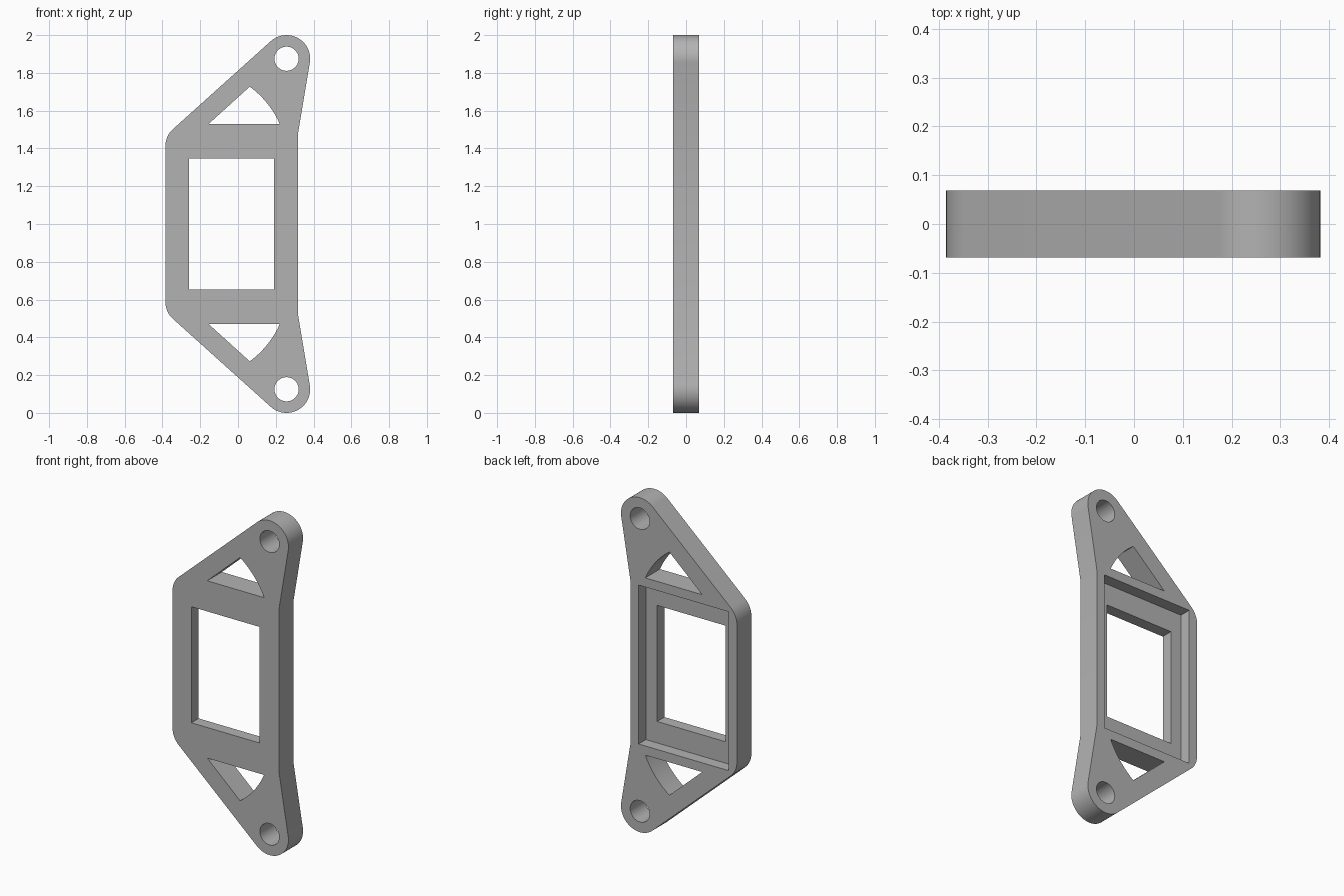
import bpy, bmesh, math
from mathutils import Vector

cube = bpy.data.objects.get("Cube")
if cube:
    bpy.data.objects.remove(cube, do_unlink=True)

HALF = 0.069      # half the plate thickness
MID = 1.0         # height of the mirror line
R = 0.125         # outer rounding radius
EAR = Vector((0.257, 1.875))
SHOULDER = Vector((-0.26, 1.41))

grey = bpy.data.materials.new("mid grey")
grey.use_nodes = True
grey.diffuse_color = (0.45, 0.45, 0.45, 1)
grey.node_tree.nodes["Principled BSDF"].inputs["Base Color"].default_value = (0.45, 0.45, 0.45, 1)


def arc(centre, radius, start, end, steps):
    """Points along an arc, angles in radians."""
    angles = [start + (end - start) * i / steps for i in range(steps + 1)]
    return [centre + radius * Vector((math.cos(a), math.sin(a))) for a in angles]


def flip(points):
    """Mirror a profile top to bottom, keeping its winding."""
    return [Vector((p[0], 2 * MID - p[1])) for p in reversed(points)]


def prism(name, points, y0, y1):
    """Extrude an x-z profile along y."""
    bm = bmesh.new()
    face = bm.faces.new([bm.verts.new((p[0], y0, p[1])) for p in points])
    out = bmesh.ops.extrude_face_region(bm, geom=[face])
    moved = [v for v in out["geom"] if isinstance(v, bmesh.types.BMVert)]
    bmesh.ops.translate(bm, verts=moved, vec=(0, y1 - y0, 0))
    bmesh.ops.recalc_face_normals(bm, faces=bm.faces)
    mesh = bpy.data.meshes.new(name)
    bm.to_mesh(mesh)
    bm.free()
    mesh.materials.append(grey)
    obj = bpy.data.objects.new(name, mesh)
    bpy.context.collection.objects.link(obj)
    return obj


def box(x0, x1, half_height):
    return [(x0, MID - half_height), (x1, MID - half_height),
            (x1, MID + half_height), (x0, MID + half_height)]


# Upper half of the outline: waist corner, round ear, rounded shoulder
waist = Vector((0.318, 1.48))
to_ear = EAR - waist
ear_start = math.atan2(to_ear.y, to_ear.x) - math.pi + math.acos(R / to_ear.length)
slope = EAR - SHOULDER
normal = math.atan2(slope.y, slope.x) + math.pi / 2
upper = [waist] + arc(EAR, R, ear_start, normal, 32) + arc(SHOULDER, R, normal, math.pi, 12)
bracket = prism("bracket_plate", upper + flip(upper), -HALF, HALF)

# Openings: window, rear recess, bolt holes and lightening triangles
bolt = arc(EAR, 0.064, 0, 2 * math.pi, 48)[:-1]
apex, corner = Vector((0.062, 1.727)), Vector((0.221, 1.53))
chord = corner - apex
pivot = (apex + corner) / 2 + Vector((chord.y, -chord.x)).normalized() * 0.47
span = [math.atan2(*(p - pivot).yx) for p in (corner, apex)]
triangle = [Vector((-0.155, 1.53))] + arc(pivot, (apex - pivot).length, *span, 10)

cutters = [
    prism("window_cutter", box(-0.26, 0.191, 0.347), -0.2, 0.2),
    prism("recess_cutter", box(-0.33, 0.265, 0.475), 0, 0.2),
]
for label, shape in (("bolt_hole", bolt), ("triangle", triangle)):
    cutters.append(prism("upper_" + label + "_cutter", shape, -0.2, 0.2))
    cutters.append(prism("lower_" + label + "_cutter", flip(shape), -0.2, 0.2))

for cutter in cutters:
    cutter.hide_render = True
    mod = bracket.modifiers.new(cutter.name, "BOOLEAN")
    mod.operation = "DIFFERENCE"
    mod.solver = "EXACT"
    mod.object = cutter

# Bake the cuts and drop the cutters
depsgraph = bpy.context.evaluated_depsgraph_get()
result = bpy.data.meshes.new_from_object(bracket.evaluated_get(depsgraph))
bracket.modifiers.clear()
bracket.data = result
result.name = "bracket_plate"
for cutter in cutters:
    bpy.data.objects.remove(cutter, do_unlink=True)

# Smooth curved walls, sharp edges elsewhere
bpy.ops.object.select_all(action="DESELECT")
bracket.select_set(True)
bpy.context.view_layer.objects.active = bracket
bpy.ops.object.shade_smooth_by_angle(angle=math.radians(30))
